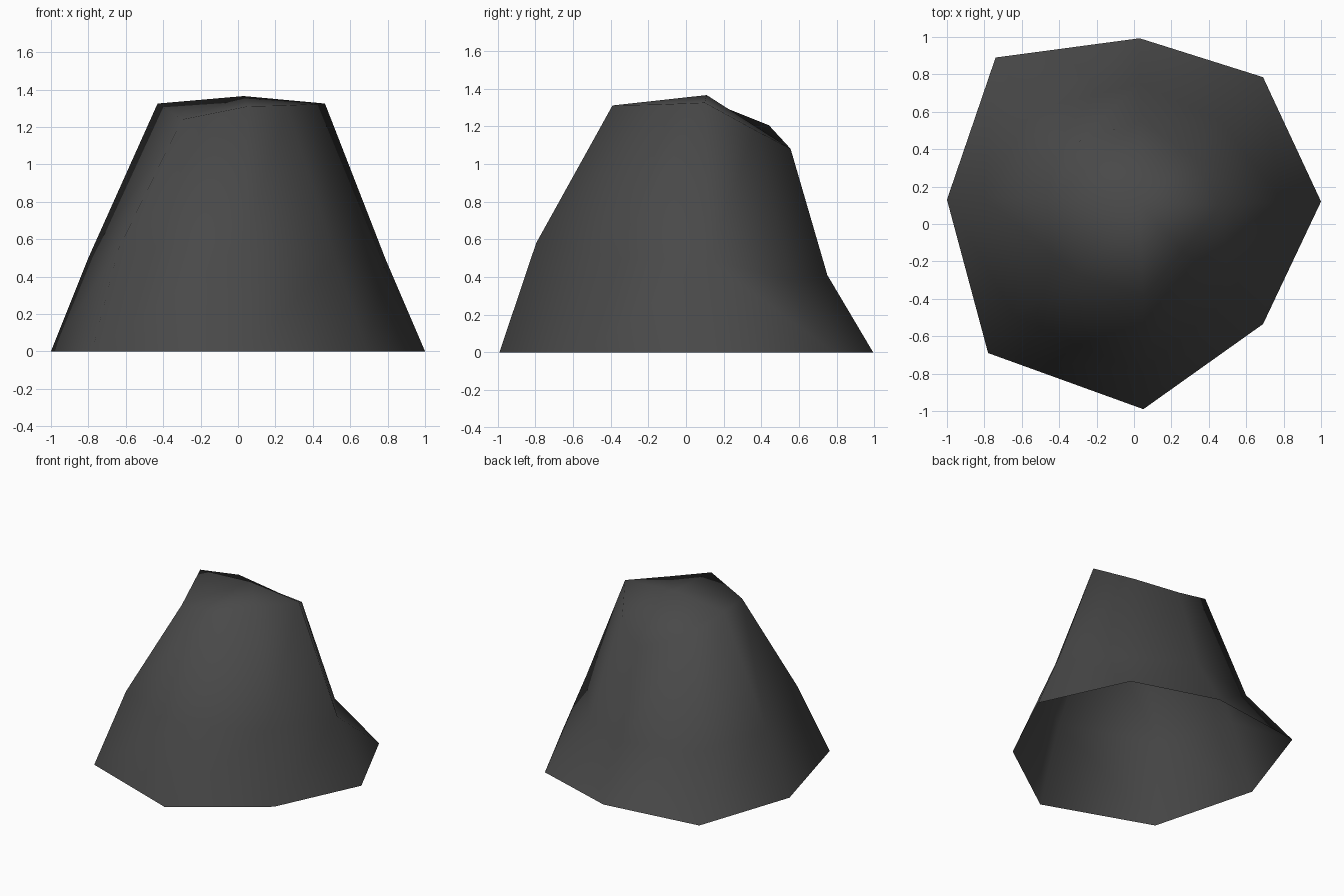
import bpy
import bmesh

if "Cube" in bpy.data.objects:
    bpy.data.objects.remove(bpy.data.objects["Cube"])

# Rock cross-sections: eight points each, going round from the back to the left
ground_ring = [(0.03, 0.993, 0), (0.69, 0.785, 0), (1.0, 0.12, 0), (0.69, -0.535, 0),
               (0.05, -0.99, 0), (-0.78, -0.69, 0), (-1.0, 0.13, 0), (-0.74, 0.89, 0)]
middle_ring = [(0.03, 0.75, 0.41), (0.465, 0.55, 0.385), (0.79, 0.12, 0.49), (0.52, -0.38, 0.5),
               (0.04, -0.795, 0.58), (-0.64, -0.49, 0.545), (-0.8, 0.14, 0.5), (-0.54, 0.61, 0.42)]
upper_ring = [(0.04, 0.555, 1.08), (0.305, 0.365, 1.18), (0.465, 0.1, 1.325), (0.26, -0.145, 1.315),
              (0.05, -0.39, 1.31), (-0.3, -0.275, 1.24), (-0.43, 0.14, 1.325), (-0.3, 0.44, 1.205)]
peak = (0.03, 0.11, 1.365)

bm = bmesh.new()
rings = [[bm.verts.new(p) for p in ring] for ring in (ground_ring, middle_ring, upper_ring)]
top = bm.verts.new(peak)
count = len(ground_ring)

# Sides, open underneath; the back right foot is split to form a hollow
for level, (low, high) in enumerate(zip(rings, rings[1:])):
    for i in range(count):
        j = (i + 1) % count
        if level == 0 and i == 1:
            bm.faces.new((low[j], low[i], high[j]))
            bm.faces.new((low[i], high[i], high[j]))
        else:
            bm.faces.new((low[j], low[i], high[i], high[j]))

# Cap: a fan round the peak, with the back left corner folded down
rim = rings[-1]
fan = rim[:-1]
for i in range(len(fan)):
    bm.faces.new((fan[(i + 1) % len(fan)], fan[i], top))
bm.faces.new((rim[0], rim[-1], rim[-2]))

for face in bm.faces:
    face.smooth = True

mesh = bpy.data.meshes.new("rock")
bm.to_mesh(mesh)
bm.free()

# Dark stone colour
stone = bpy.data.materials.new("dark grey stone")
stone.diffuse_color = (0.066, 0.066, 0.066, 1)
stone.use_nodes = True
stone.node_tree.nodes["Principled BSDF"].inputs["Base Color"].default_value = stone.diffuse_color
mesh.materials.append(stone)

rock = bpy.data.objects.new("rock", mesh)
bpy.context.collection.objects.link(rock)
